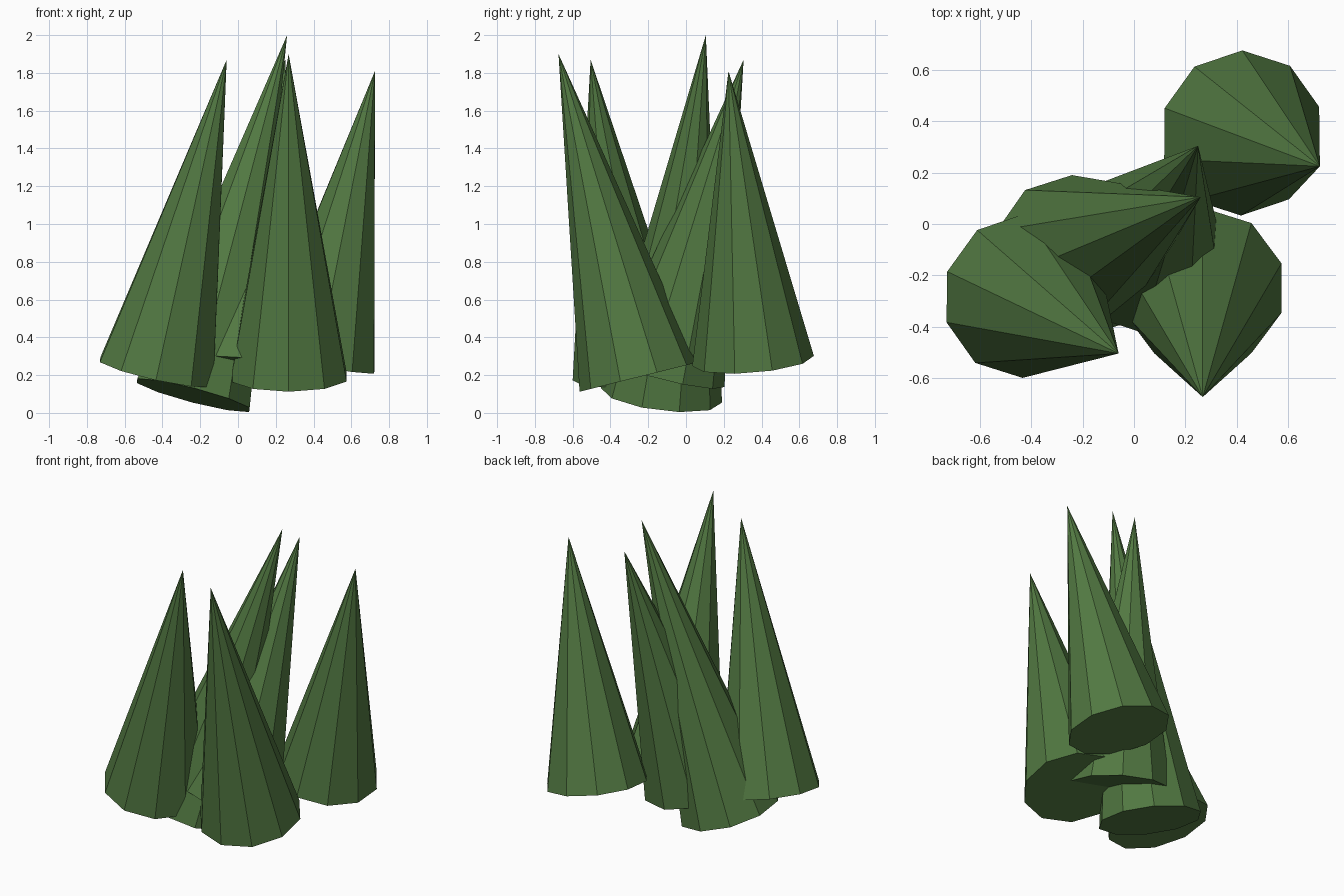
import bpy
from mathutils import Vector

if "Cube" in bpy.data.objects:
    bpy.data.objects.remove(bpy.data.objects["Cube"])

# One flat green for all the foliage
green = bpy.data.materials.new("pine green")
green.diffuse_color = (0.084, 0.19, 0.054, 1)
green.use_nodes = True
green.node_tree.nodes["Principled BSDF"].inputs["Base Color"].default_value = green.diffuse_color

RADIUS = 0.323
SIDES = 10


def leaning_cone(name, base, apex):
    """Ten-sided capped cone standing on 'base' and leaning to 'apex'."""
    base, apex = Vector(base), Vector(apex)
    axis = apex - base
    turn = Vector((0, 0, 1)).rotation_difference(axis)
    bpy.ops.mesh.primitive_cone_add(
        vertices=SIDES, radius1=RADIUS, radius2=0, depth=axis.length,
        location=(base + apex) / 2, rotation=turn.to_euler())
    cone = bpy.context.object
    cone.name = name
    cone.data.materials.append(green)


# Cluster of five leaning cones
leaning_cone("left_cone", (-0.43, -0.28, 0.215), (-0.06, -0.505, 1.87))
leaning_cone("front_cone", (0.268, -0.25, 0.19), (0.268, -0.675, 1.90))
leaning_cone("back_right_cone", (0.42, 0.355, 0.275), (0.725, 0.225, 1.81))
leaning_cone("tall_middle_cone", (-0.237, -0.13, 0.093), (0.26, 0.105, 2.0))
leaning_cone("back_middle_cone", (0.025, -0.11, 0.215), (0.25, 0.305, 1.87))
